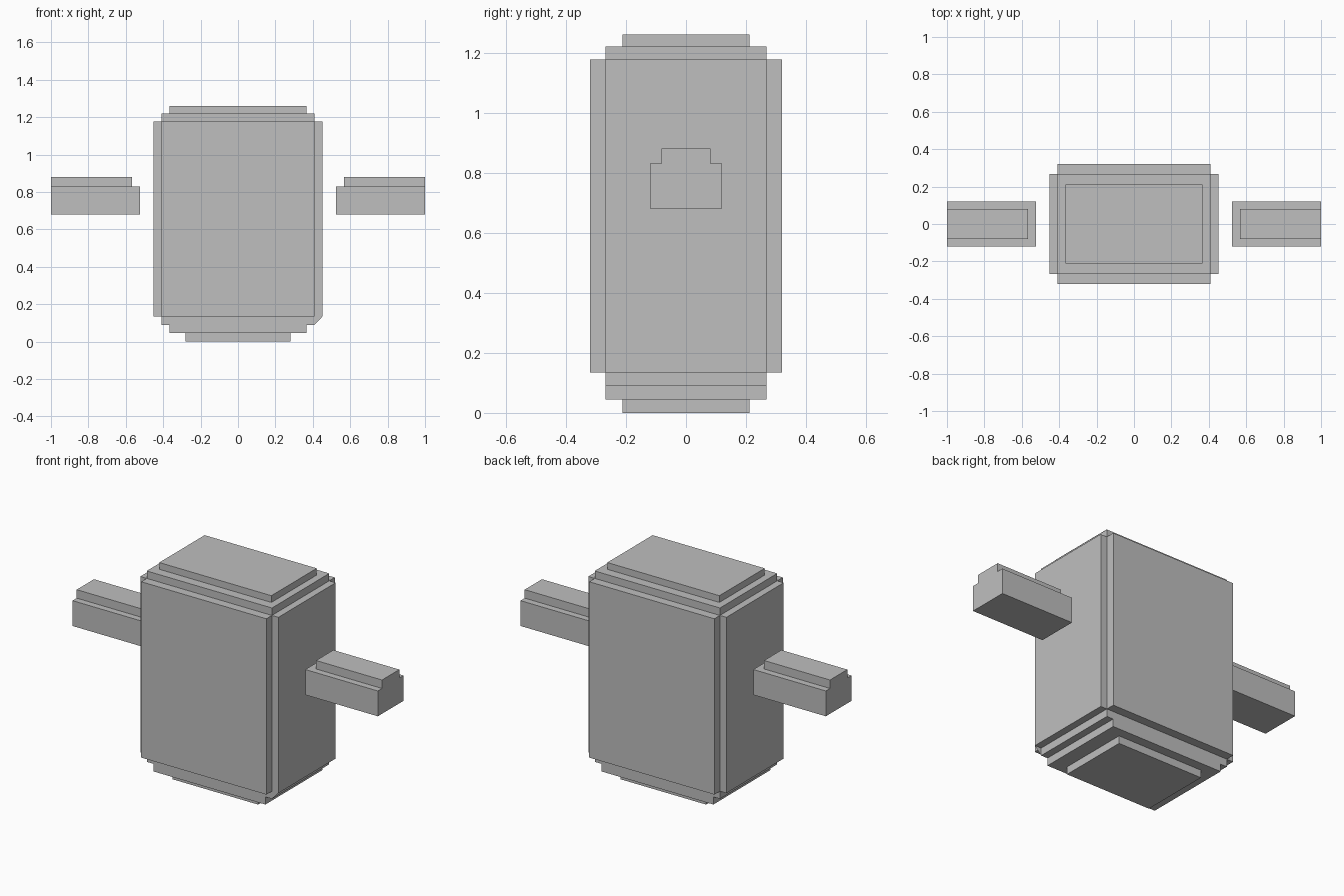
import bpy

if "Cube" in bpy.data.objects:
    bpy.data.objects.remove(bpy.data.objects["Cube"])

# Single flat colour
grey = bpy.data.materials.new("plain_grey")
grey.diffuse_color = (0.52, 0.52, 0.52, 1.0)
grey.use_nodes = True
grey.node_tree.nodes["Principled BSDF"].inputs["Base Color"].default_value = grey.diffuse_color


def mesh_object(name, verts, faces):
    mesh = bpy.data.meshes.new(name)
    mesh.from_pydata(verts, [], faces)
    mesh.materials.append(grey)
    obj = bpy.data.objects.new(name, mesh)
    bpy.context.collection.objects.link(obj)
    return obj


def box(name, x, y, z):
    """Axis-aligned box from (min, max) ranges."""
    verts = [(a, b, c) for c in z for b in y for a in x]
    faces = [(0, 2, 3, 1), (4, 5, 7, 6), (0, 1, 5, 4),
             (1, 3, 7, 5), (3, 2, 6, 7), (2, 0, 4, 6)]
    return mesh_object(name, verts, faces)


def centred_box(name, half_x, half_y, z):
    return box(name, (-half_x, half_x), (-half_y, half_y), z)


# Body: stepped stack of slabs around a core
centred_box("body_core", 0.41, 0.268, (0.09, 1.22))
centred_box("top_cap", 0.367, 0.212, (1.22, 1.26))
centred_box("lower_step", 0.367, 0.268, (0.045, 0.09))
centred_box("base_cap", 0.28, 0.212, (0.0, 0.045))

# Raised panels on the four walls
PANEL_Z = (0.135, 1.176)
for side, label in ((-1, "front"), (1, "back")):
    box(label + "_panel", (-0.41, 0.41),
        sorted((side * 0.268, side * 0.32)), PANEL_Z)
for side, label in ((-1, "left"), (1, "right")):
    box(label + "_panel", sorted((side * 0.41, side * 0.452)),
        (-0.268, 0.268), PANEL_Z)

    # Floating arm with a narrower raised top
    box(label + "_arm", sorted((side * 0.525, side * 1.0)),
        (-0.12, 0.12), (0.68, 0.83))
    box(label + "_arm_top", sorted((side * 0.568, side * 1.0)),
        (-0.081, 0.081), (0.83, 0.88))

# Small corner web under the right panel
mesh_object("corner_web",
            [(0.41, -0.268, 0.135), (0.452, -0.268, 0.135), (0.41, -0.268, 0.09)],
            [(0, 1, 2)])
